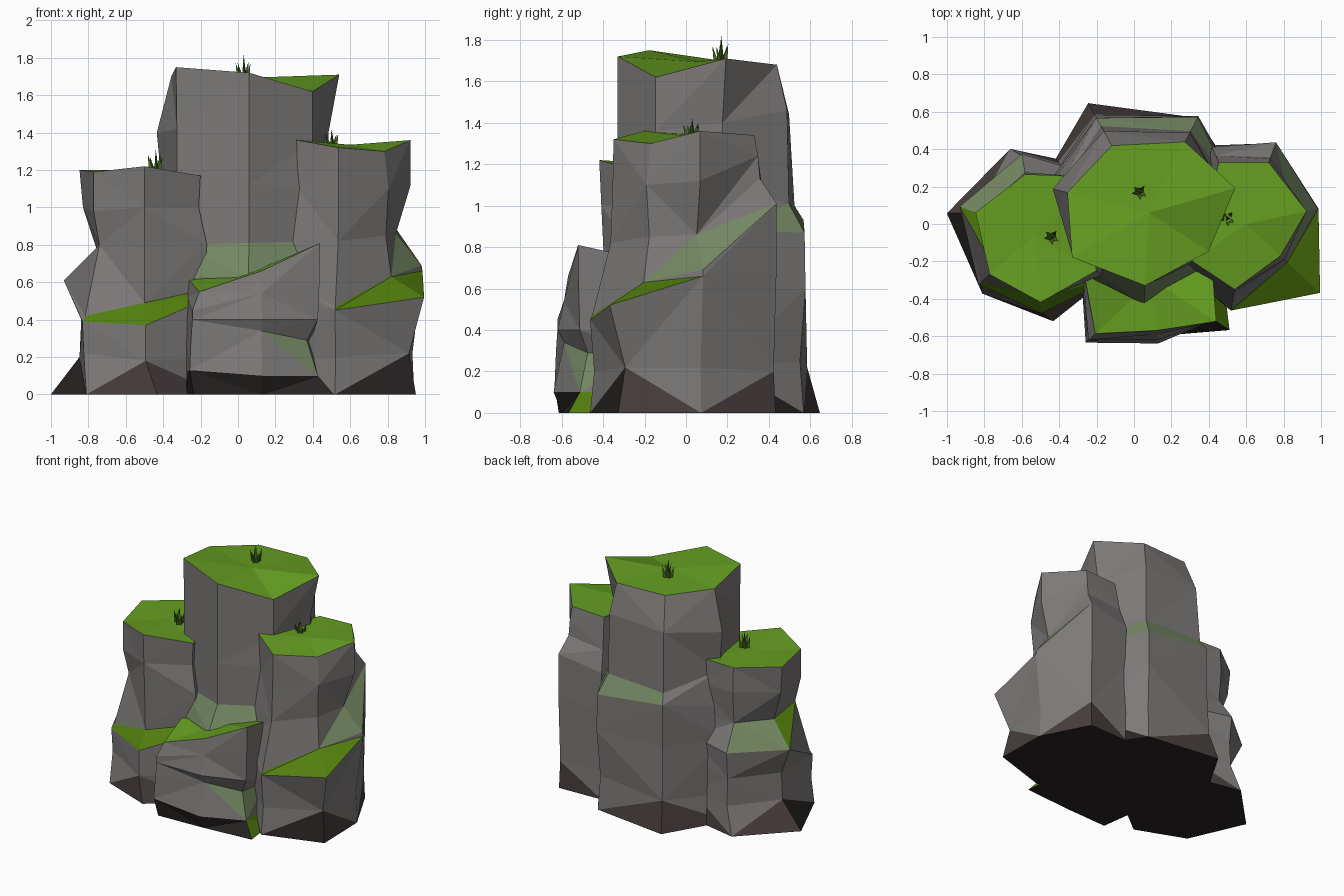
import bpy, bmesh, math, random
from mathutils import Vector

random.seed(4)


def material(name, rgb):
    m = bpy.data.materials.new(name)
    m.diffuse_color = (*rgb, 1)
    return m


STONE = material("grey stone", (0.205, 0.195, 0.19))
GRASS = material("green turf", (0.13, 0.34, 0.015))
LEDGE = material("dark turf", (0.085, 0.215, 0.004))
MOSS = material("pale moss", (0.175, 0.245, 0.125))
EARTH = material("brown earth", (0.06, 0.047, 0.045))
SOOT = material("dark earth", (0.02, 0.017, 0.016))
BLADE = material("dark grass blade", (0.06, 0.14, 0.016))
TURF_SLOT, LEDGE_SLOT, MOSS_SLOT, EARTH_SLOT, SOOT_SLOT = 1, 2, 3, 4, 5


def finish(bm, name, mats):
    mesh = bpy.data.meshes.new(name)
    bm.to_mesh(mesh)
    bm.free()
    for m in mats:
        mesh.materials.append(m)
    obj = bpy.data.objects.new(name, mesh)
    bpy.context.collection.objects.link(obj)
    return obj


def rock(name, centre, angles, rings, turf=(), moss=(), soot=(), flip=0):
    """Faceted column; each ring is (heights, radii, twist), listed from top to bottom.
    turf and moss name ledges as (band, side); soot names dark sides of the foot."""
    bm = bmesh.new()
    cx, cy = centre
    n = len(angles)
    loops = []
    for zs, rs, *twist in rings:
        zs = [zs] * n if isinstance(zs, (int, float)) else zs
        turn = twist[0] if twist else 0
        loops.append([bm.verts.new((cx + r * math.cos(math.radians(a + turn)),
                                    cy + r * math.sin(math.radians(a + turn)), z))
                      for a, r, z in zip(angles, rs, zs)])
    # alternating triangles between neighbouring rings
    for k, (up, low) in enumerate(zip(loops, loops[1:])):
        for i in range(n):
            j = (i + 1) % n
            a, b, c, d = up[i], low[i], low[j], up[j]
            tris = ((a, b, c), (a, c, d)) if (i + k + flip) % 2 else ((a, b, d), (b, c, d))
            for t in tris:
                f = bm.faces.new(t)
                f.normal_update()
                ledge = f.normal.z > 0.3
                if ledge and (k, i) in turf:
                    f.material_index = LEDGE_SLOT
                elif ledge and (k, i) in moss:
                    f.material_index = MOSS_SLOT
                elif f.calc_center_median().z < 0.085:
                    f.material_index = SOOT_SLOT if i in soot else EARTH_SLOT
    # fan caps: turf on the top, dark earth underneath
    for loop, slot in ((loops[0], TURF_SLOT), (loops[-1][::-1], SOOT_SLOT)):
        mid = bm.verts.new((cx, cy, sum(v.co.z for v in loop) / n))
        for i in range(n):
            bm.faces.new((loop[i], loop[(i + 1) % n], mid)).material_index = slot
    return finish(bm, name, (STONE, GRASS, LEDGE, MOSS, EARTH, SOOT))


def tuft(name, x, y, z, height):
    """Cluster of broad three-sided grass blades leaning outward."""
    bm = bmesh.new()
    for i in range(6):
        a = i * 2.4
        out = Vector((math.cos(a), math.sin(a), 0))
        base = Vector((x, y, z - 0.02)) + out * (0.018 if i else 0)
        rise = height * (random.uniform(0.55, 0.85) if i else 1) + 0.02
        tip = bm.verts.new(base + out * (0.025 if i else 0) + Vector((0, 0, rise)))
        foot = [bm.verts.new(base + Vector((math.cos(a + k * 2.094), math.sin(a + k * 2.094), 0)) * 0.018)
                for k in range(3)]
        for k in range(3):
            bm.faces.new((foot[k], foot[(k + 1) % 3], tip))
    return finish(bm, name, (BLADE,))


# tall middle column
rock("centre_column", (0.08, 0.06), (16, 63, 119, 166, 210, 267, 327), (
    ((1.71, 1.68, 1.68, 1.70, 1.75, 1.72, 1.62), (.48, .425, .41, .45, .475, .39, .38)),
    ((1.40, 1.46, 1.44, 1.40, 1.42, 1.40, 1.36), (.42, .48, .50, .53, .47, .39, .38)),
    ((1.10, 1.01, 1.00, 1.10, 1.15, 1.12, 1.10), (.41, .49, .53, .50, .47, .39, .40)),
    ((0.88, 0.87, 0.93, 0.85, 0.80, 0.81, 0.82), (.47, .575, .58, .55, .47, .39, .40)),
    ((0.60, 0.60, 0.62, 0.60, 0.62, 0.63, 0.68), (.50, .58, .58, .57, .54, .49, .50)),
    ((0.22, 0.25, 0.22, 0.20, 0.22, 0.22, 0.22), (.50, .55, .60, .57, .52, .50, .50)),
    (0.0, (.52, .57, .67, .60, .52, .50, .50)),
), moss={(2, 0), (2, 1), (3, 4), (3, 5), (3, 6)}, soot={0})

# left column
rock("left_column", (-0.53, -0.06), (330, 48, 99, 159, 221, 275), (
    ((1.17, 1.20, 1.20, 1.20, 1.19, 1.22), (.38, .42, .33, .34, .32, .36)),
    ((1.00, 1.00, 1.02, 1.00, 0.98, 1.00), (.37, .42, .34, .32, .32, .35)),
    ((0.80, 0.78, 0.78, 0.77, 0.80, 0.79), (.42, .42, .32, .24, .28, .34)),
    ((0.56, 0.60, 0.60, 0.61, 0.42, 0.49), (.40, .44, .44, .43, .38, .33)),
    ((0.53, 0.40, 0.40, 0.40, 0.39, 0.37), (.47, .45, .42, .33, .40, .42)),
    ((0.20, 0.20, 0.20, 0.20, 0.22, 0.18), (.47, .45, .43, .34, .39, .42)),
    (0.0, (.48, .46, .48, .485, .42, .47), 7),
), turf={(2, 3), (3, 4), (3, 5)}, moss={(2, 2)}, soot={3}, flip=1)

# right column
rock("right_column", (0.60, 0.0), (12, 70, 114, 215, 260, 317), (
    ((1.36, 1.34, 1.33, 1.36, 1.32, 1.30), (.33, .35, .36, .35, .355, .25)),
    ((1.12, 1.24, 1.22, 1.10, 1.08, 1.10), (.33, .37, .38, .34, .36, .28)),
    ((0.86, 1.13, 1.10, 0.87, 0.82, 0.85), (.25, .38, .40, .37, .37, .26)),
    ((0.69, 1.01, 0.95, 0.60, 0.47, 0.63), (.39, .465, .45, .40, .46, .30)),
    ((0.66, 0.70, 0.65, 0.50, 0.45, 0.52), (.395, .465, .45, .41, .47, .54)),
    ((0.22, 0.20, 0.22, 0.20, 0.20, 0.22), (.34, .45, .45, .42, .45, .43)),
    (0.0, (.35, .46, .46, .43, .47, .48)),
), turf={(3, 4), (3, 5)}, moss={(2, 0), (2, 5)}, soot={4}, flip=1)

# low front boulder
rock("front_boulder", (0.10, -0.30), (17, 90, 180, 223, 275, 327), (
    ((0.74, 0.62, 0.61, 0.55, 0.66, 0.81), (.33, .20, .36, .42, .27, .405)),
    ((0.58, 0.55, 0.52, 0.45, 0.54, 0.60), (.33, .20, .37, .47, .29, .40)),
    (0.40, (.33, .20, .38, .47, .32, .39)),
    ((0.28, 0.30, 0.30, 0.30, 0.34, 0.29), (.30, .20, .38, .48, .29, .32)),
    ((0.11, 0.12, 0.12, 0.13, 0.10, 0.10), (.33, .20, .38, .49, .34, .39)),
    (0.0, (.38, .20, .38, .46, .30, .49)),
), turf={(4, 5)}, moss={(3, 4), (3, 5)}, soot={2, 3, 4})

# grass tufts on the summits
tuft("centre_tuft", 0.03, 0.17, 1.70, 0.12)
tuft("left_tuft", -0.44, -0.07, 1.20, 0.11)
tuft("right_tuft", 0.50, 0.03, 1.34, 0.08)
